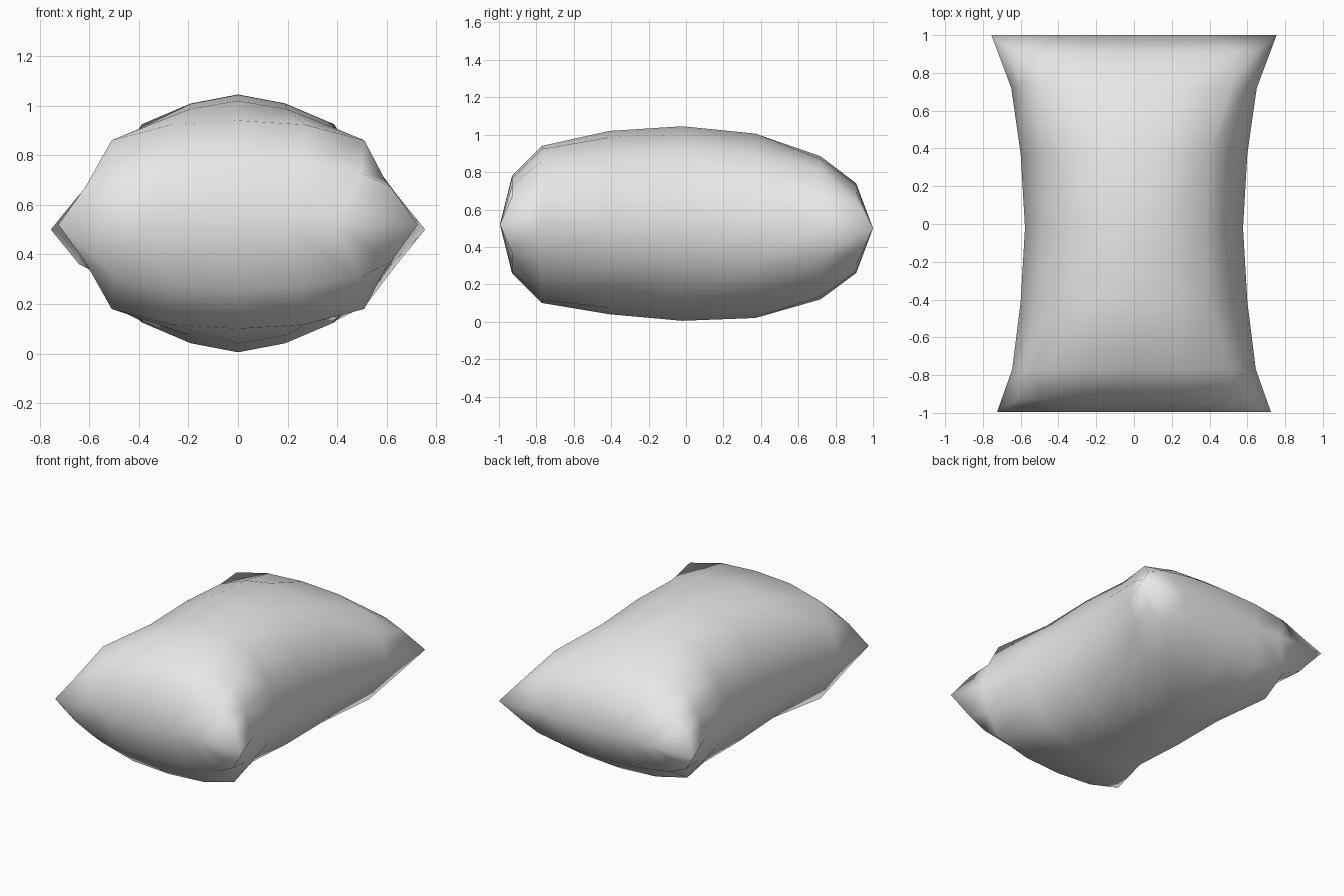
import bpy
import bmesh

cube = bpy.data.objects.get("Cube")
if cube:
    bpy.data.objects.remove(cube, do_unlink=True)

fabric = bpy.data.materials.new("grey_fabric")
fabric.use_nodes = True
grey = (0.8, 0.8, 0.8, 1.0)
fabric.diffuse_color = grey
fabric.node_tree.nodes["Principled BSDF"].inputs["Base Color"].default_value = grey

# Cross-sections front to back: y, seam height, puff height, seam half width
sections = [
    (-0.995, 0.52, 0.0, 0.725),
    (-0.93, 0.52, 0.26, 0.725),
    (-0.77, 0.52, 0.42, 0.645),
    (-0.41, 0.53, 0.49, 0.60),
    (-0.02, 0.525, 0.52, 0.577),
    (0.37, 0.513, 0.493, 0.60),
    (0.72, 0.502, 0.382, 0.65),
    (0.91, 0.50, 0.24, 0.755),
    (1.0, 0.50, 0.0, 0.755),
]
# Width fractions of the columns, from the end seams to the middle
spread = [
    (0, 0.26, 0.52, 1, 1),
    (0, 0.36, 0.68, 0.85, 1),
    (0, 0.42, 0.79, 0.92, 1),
    (0, 0.33, 0.66, 0.87, 1),
    (0, 0.33, 0.67, 0.86, 1),
]
# Puff fractions of the columns, near the ends and along the body
end_puff = (1, 0.96, 0.81, 0.58, 0)
body_puff = (1, 0.93, 0.77, 0.43, 0)
last = len(sections) - 1


def sheet_point(i, c, side):
    """Point of section i and column c on the top (1) or bottom (-1) sheet."""
    y, seam, height, width = sections[i]
    step = min(i, last - i)
    column = abs(c)
    if step == 1 and column == 4:
        # The seam runs straight from the corner tip to the next section
        y = sections[0 if i == 1 else last][0]
    puff = end_puff if step < 3 else body_puff
    if step == 2 and column == 3:
        puff = body_puff
    x = width * spread[step][column]
    return (x if c > 0 else -x, y, seam + side * height * puff[column])


def add_half(bm, side):
    """One puffed sheet of the pillow."""
    rows = [[bm.verts.new(sheet_point(i, c, side)) for c in range(-4, 5)]
            for i in range(last + 1)]
    for near, far in zip(rows, rows[1:]):
        for c in range(len(near) - 1):
            bm.faces.new((near[c], near[c + 1], far[c + 1], far[c]))


# Pillow: two sheets welded along the seam and at the corner tips
bm = bmesh.new()
for side in (1, -1):
    add_half(bm, side)
bmesh.ops.remove_doubles(bm, verts=bm.verts, dist=0.001)
bmesh.ops.recalc_face_normals(bm, faces=bm.faces)
for face in bm.faces:
    face.smooth = True

mesh = bpy.data.meshes.new("pillow")
bm.to_mesh(mesh)
bm.free()
mesh.materials.append(fabric)
pillow = bpy.data.objects.new("pillow", mesh)
bpy.context.collection.objects.link(pillow)
